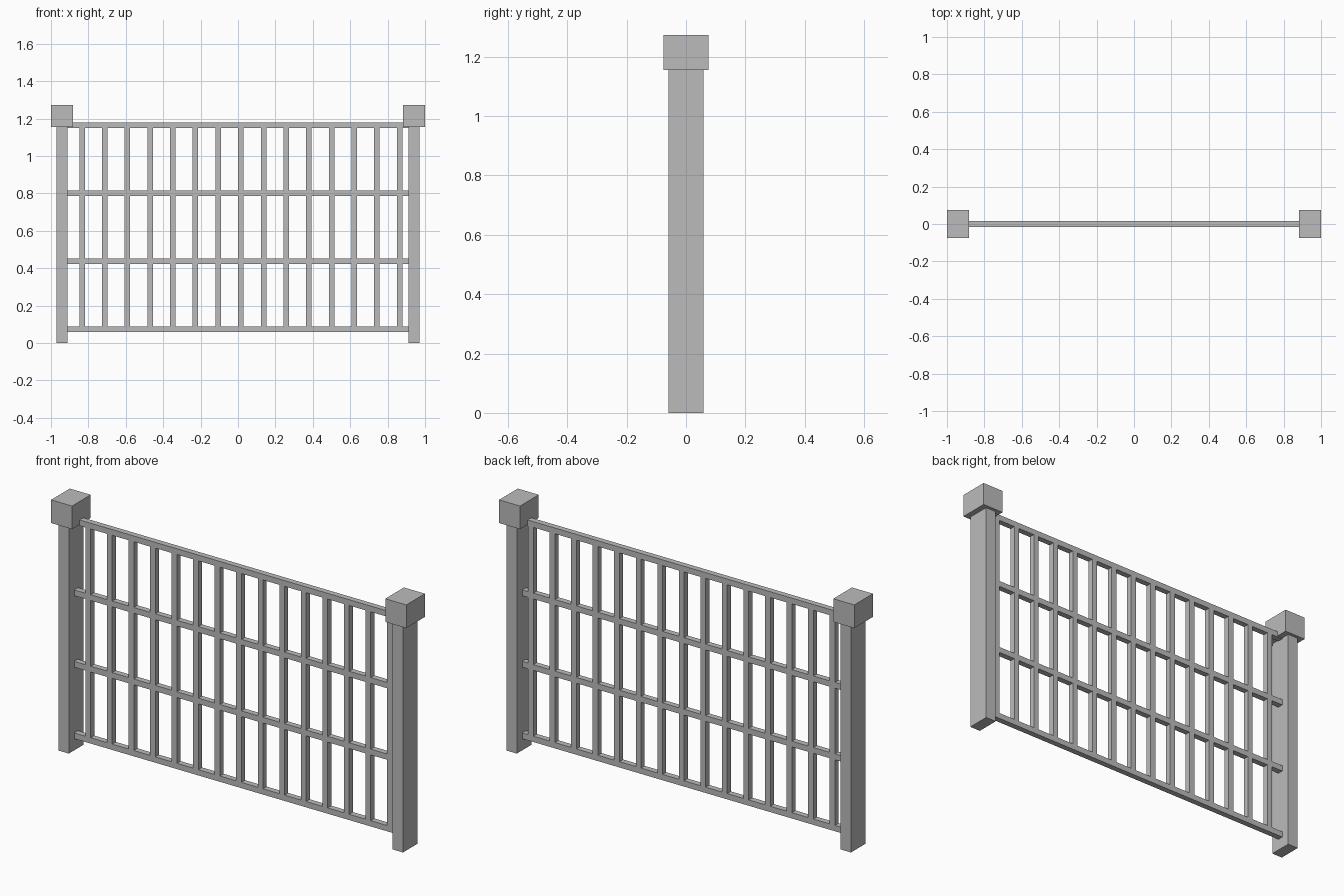
import bpy

cube = bpy.data.objects.get("Cube")
if cube:
    bpy.data.objects.remove(cube, do_unlink=True)

# Single grey material
GREY = (0.5, 0.5, 0.5, 1)
grey = bpy.data.materials.new("plain_grey")
grey.use_nodes = True
grey.diffuse_color = GREY
grey.node_tree.nodes["Principled BSDF"].inputs["Base Color"].default_value = GREY


def box(name, center, size):
    bpy.ops.mesh.primitive_cube_add(size=1, location=center)
    obj = bpy.context.object
    obj.name = name
    obj.scale = size
    bpy.ops.object.transform_apply(location=False, rotation=False, scale=True)
    obj.data.materials.append(grey)
    return obj


UNIT = 0.0295          # bar thickness
POST_X = 0.941
POST_TOP = 1.156
CAP_H = 0.118
RAIL_Z = 0.0735        # centre of the lowest rail
RAIL_STEP = 0.364
BAR_X = -0.834
BAR_STEP = 0.1213

# Posts with block caps
for side, sx in (("left", 1), ("right", -1)):
    box(f"{side}_post", (sx * POST_X, 0, POST_TOP / 2), (2 * UNIT, 4 * UNIT, POST_TOP))
    box(f"{side}_post_cap", (sx * POST_X, 0, POST_TOP + CAP_H / 2), (CAP_H, 0.15, CAP_H))

# Horizontal rails running between the posts
rail_length = 2 * (POST_X - UNIT)
for i in range(4):
    box(f"rail_{i + 1}", (0, 0, RAIL_Z + i * RAIL_STEP), (rail_length, UNIT, UNIT))

# Upright bars, fitted in each gap between rails
for row in range(3):
    z = RAIL_Z + (row + 0.5) * RAIL_STEP
    for i in range(15):
        box(f"upright_bar_{row + 1}_{i + 1}", (BAR_X + i * BAR_STEP, 0, z),
            (UNIT, UNIT, RAIL_STEP - UNIT))
